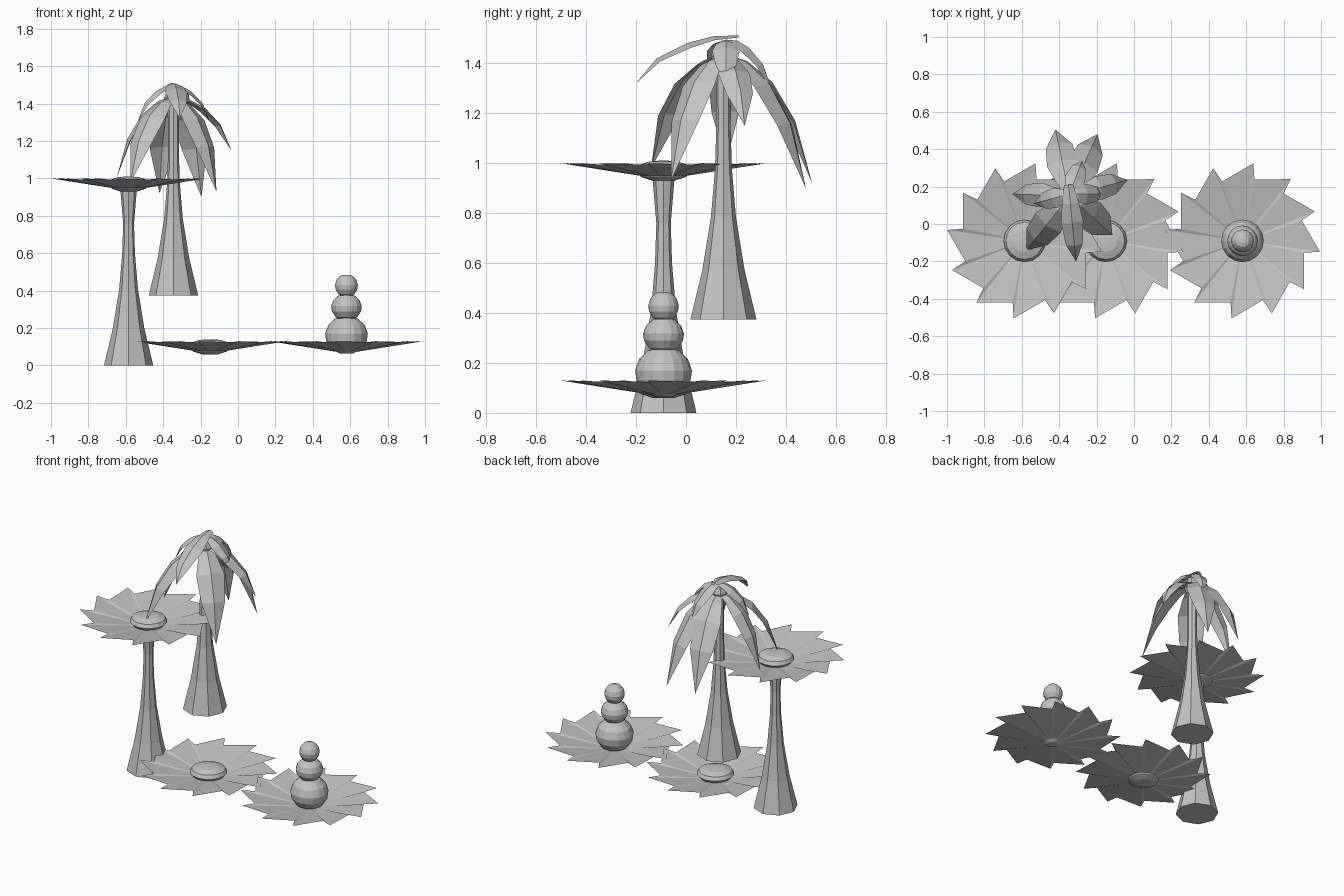
import bpy
import bmesh
from math import cos, sin, radians, tau
from mathutils import Vector

cube = bpy.data.objects.get("Cube")
if cube:
    bpy.data.objects.remove(cube, do_unlink=True)

grey = bpy.data.materials.new("plain_grey")
grey.use_nodes = True
COLOUR = (0.55, 0.55, 0.55, 1)
grey.diffuse_color = COLOUR
grey.node_tree.nodes["Principled BSDF"].inputs["Base Color"].default_value = COLOUR


def finish(name, bm, location=(0, 0, 0)):
    mesh = bpy.data.meshes.new(name)
    bm.to_mesh(mesh)
    bm.free()
    mesh.materials.append(grey)
    obj = bpy.data.objects.new(name, mesh)
    obj.location = location
    bpy.context.collection.objects.link(obj)
    return obj


def lathe(name, profile, sides, location):
    """Turn a bottom-to-top (radius, height) profile around z and cap its ends."""
    bm = bmesh.new()
    rings = [[bm.verts.new((r * cos(tau * i / sides), r * sin(tau * i / sides), z))
              for i in range(sides)] for r, z in profile]
    for low, high in zip(rings, rings[1:]):
        for i in range(sides):
            j = (i + 1) % sides
            bm.faces.new((low[i], low[j], high[j], high[i]))
    bm.faces.new(rings[0][::-1])
    bm.faces.new(rings[-1])
    return finish(name, bm, location)


def saw_dish(name, location, teeth=12):
    """Shallow cone whose rim is cut into slanted teeth."""
    bm = bmesh.new()
    centre = bm.verts.new((0, 0, -0.065))
    rim = []
    for i in range(teeth):
        tip = radians(22) + tau * i / teeth
        for angle, r, z in ((tip - radians(3), 0.335, -0.006), (tip, 0.418, 0)):
            rim.append(bm.verts.new((r * cos(angle), r * sin(angle), z)))
    for a, b in zip(rim, rim[1:] + rim[:1]):
        bm.faces.new((centre, a, b))
    return finish(name, bm, location)


def frond(name, base, tip, width, arc):
    """Folded leaf; arc lists (reach, drop, width) fractions from base to tip."""
    base, tip = Vector(base), Vector(tip)
    out = Vector((tip.x - base.x, tip.y - base.y, 0))
    side = Vector((-out.y, out.x, 0)).normalized()
    fall = tip.z - base.z
    spine = [base + out * reach + Vector((0, 0, fall * drop)) for reach, drop, _ in arc]
    bm = bmesh.new()
    rows = []
    for i, (point, step) in enumerate(zip(spine, arc)):
        along = spine[min(i + 1, len(spine) - 1)] - spine[max(i - 1, 0)]
        under = along.cross(side).normalized()
        if under.z > 0:
            under = -under
        half = width * step[2] / 2
        rows.append([bm.verts.new(point + side * half * s + under * half * 0.35 * abs(s))
                     for s in (-1, 0, 1)])
    for a, b in zip(rows, rows[1:]):
        for k in (0, 1):
            bm.faces.new((a[k], b[k], b[k + 1], a[k + 1]))
    bmesh.ops.remove_doubles(bm, verts=bm.verts, dist=0.0005)
    return finish(name, bm)


# Flared octagonal trunks
TRUNK = [(0.132, 0), (0.084, 0.2), (0.05, 0.41), (0.034, 0.6), (0.029, 0.76), (0.045, 0.95)]
lathe("dish_trunk", TRUNK, 8, (-0.585, -0.09, 0))
lathe("palm_trunk", TRUNK[:-1] + [(0.03, 0.95), (0.035, 1.05)], 8, (-0.345, 0.15, 0.375))

# Toothed dishes
DISHES = {"high_dish": (-0.585, -0.09, 1.0),
          "low_dish": (-0.15, -0.09, 0.13),
          "ball_dish": (0.58, -0.09, 0.13)}
for name, place in DISHES.items():
    saw_dish(name, place)

# Flattened button in the middle of two dishes
BUTTON = [(0.045, -0.07), (0.09, -0.055), (0.112, -0.03), (0.1, -0.008), (0.06, 0.006), (0.02, 0.01)]
for name in ("high_dish", "low_dish"):
    lathe(name + "_button", BUTTON, 16, DISHES[name])

# Stack of three shrinking balls
BALL = [(0.3, -0.97), (0.71, -0.72), (0.95, -0.3), (1, 0.1), (0.86, 0.55), (0.55, 0.9), (0.2, 1)]
for name, radius, half, z in (("bottom_ball", 0.114, 0.1, 0.16),
                              ("middle_ball", 0.082, 0.07, 0.31),
                              ("top_ball", 0.061, 0.06, 0.425)):
    lathe(name, [(r * radius, h * half) for r, h in BALL], 16, (0.58, -0.09, z))

# Crown that the leaves grow from
lathe("palm_crown", [(0.035, 0), (0.05, 0.05), (0.03, 0.1)], 8, (-0.345, 0.15, 1.38))

# Long drooping lower leaves
LONG_ARC = [(0, 0, 0.25), (0.27, 0.06, 0.65), (0.55, 0.22, 1), (0.81, 0.52, 0.85), (1, 1, 0)]
LONG_TIPS = [(-0.42, 0.505, 0.92), (-0.195, 0.48, 0.9), (-0.115, -0.06, 0.93),
             (-0.575, -0.14, 0.98), (-0.65, 0.16, 1.0), (-0.035, 0.235, 1.15)]
for i, tip in enumerate(LONG_TIPS):
    frond(f"long_leaf_{i + 1}", (-0.345, 0.15, 1.44), tip, 0.17 if i < 4 else 0.13, LONG_ARC)

# Short upper leaves
SHORT_ARC = [(0, 0, 0.4), (0.25, 0.02, 0.75), (0.5, 0.16, 1), (0.8, 0.48, 0.75), (1, 1, 0)]
SHORT_TIPS = [(-0.535, 0.11, 1.31), (-0.15, 0.16, 1.3), (-0.275, 0.345, 1.29)]
for i, tip in enumerate(SHORT_TIPS):
    frond(f"short_leaf_{i + 1}", (-0.345, 0.16, 1.495), tip, 0.11, SHORT_ARC)
frond("top_leaf", (-0.35, 0.21, 1.512), (-0.31, -0.2, 1.32), 0.12, SHORT_ARC)
